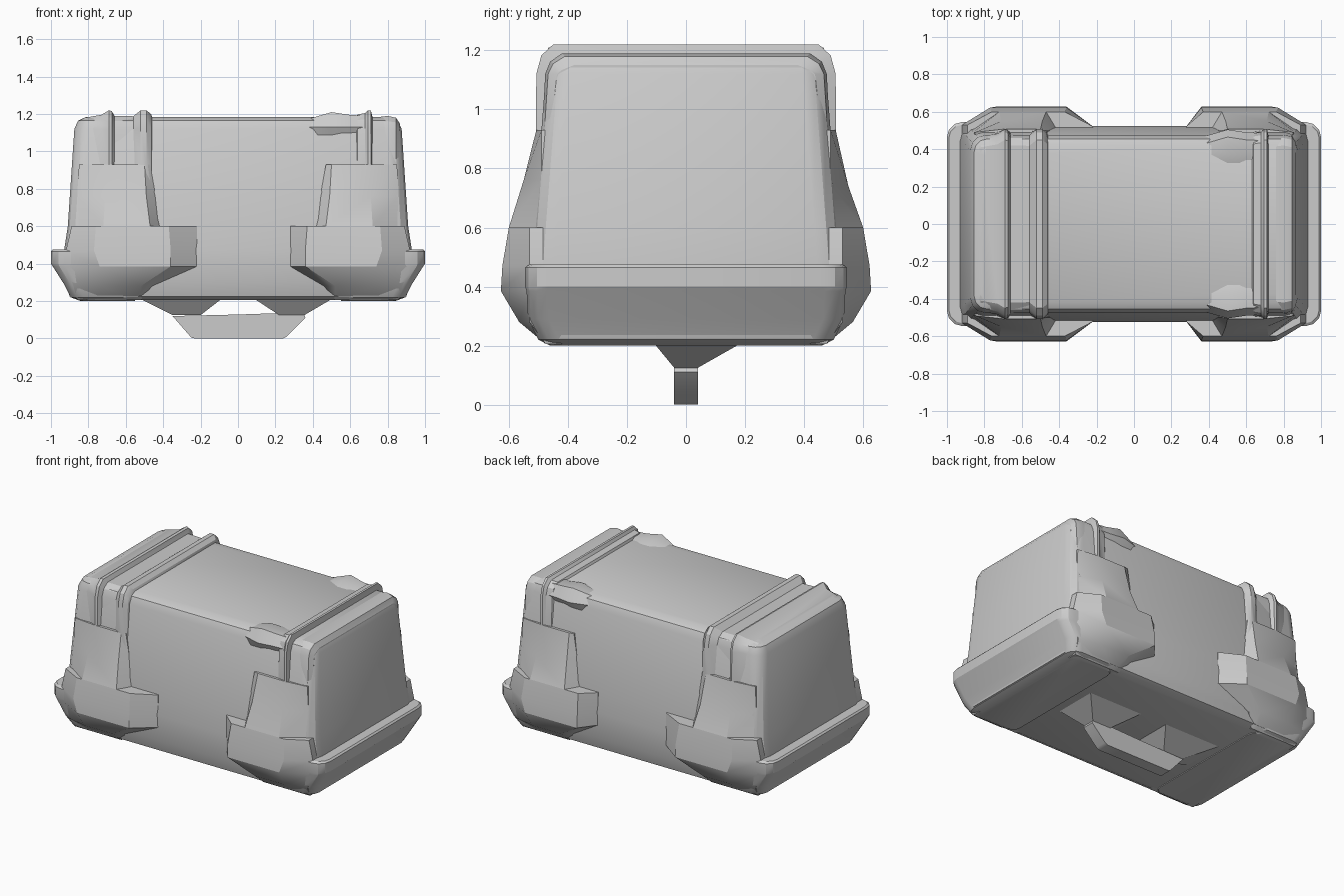
import bpy, bmesh, math

if "Cube" in bpy.data.objects:
    bpy.data.objects.remove(bpy.data.objects["Cube"])


def finish(name, bm, angle=28):
    bmesh.ops.recalc_face_normals(bm, faces=bm.faces)
    me = bpy.data.meshes.new(name)
    bm.to_mesh(me)
    bm.free()
    ob = bpy.data.objects.new(name, me)
    bpy.context.collection.objects.link(ob)
    bpy.ops.object.select_all(action='DESELECT')
    ob.select_set(True)
    bpy.context.view_layer.objects.active = ob
    bpy.ops.object.shade_smooth_by_angle(angle=math.radians(angle))
    return ob


def loft(name, rings):
    """Skin closed rings of equal length and cap both ends."""
    bm = bmesh.new()
    vs = [[bm.verts.new(p) for p in r] for r in rings]
    n = len(vs[0])
    for a, b in zip(vs, vs[1:]):
        for i in range(n):
            j = (i + 1) % n
            bm.faces.new((a[i], a[j], b[j], b[i]))
    bm.faces.new(vs[0])
    bm.faces.new(vs[-1])
    return finish(name, bm)


def round_rect(z, x0, x1, hy, r, seg=3):
    pts = []
    corners = ((x1 - r, hy - r), (x0 + r, hy - r), (x0 + r, r - hy), (x1 - r, r - hy))
    for k, (cx, cy) in enumerate(corners):
        for i in range(seg + 1):
            a = math.pi / 2 * (k + i / seg)
            pts.append((cx + r * math.cos(a), cy + r * math.sin(a), z))
    return pts


# main shell: tapered tub, rounded at the bottom and top edges
loft("case_shell", [round_rect(z, -hx, hx, hy, r) for z, hx, hy, r in (
    (0.205, 0.84, 0.46, 0.06), (0.225, 0.90, 0.50, 0.08), (0.30, 0.92, 0.52, 0.08),
    (0.47, 0.93, 0.525, 0.08), (0.60, 0.91, 0.515, 0.08), (1.12, 0.875, 0.475, 0.08),
    (1.165, 0.855, 0.455, 0.07), (1.185, 0.81, 0.42, 0.05))])

# protruding bumper at each end
for side, s in (("left", -1), ("right", 1)):
    rings = []
    for z, x, hy, r in ((0.20, 0.84, 0.46, 0.05), (0.22, 0.895, 0.50, 0.07),
                        (0.29, 0.93, 0.535, 0.07), (0.385, 0.99, 0.54, 0.07),
                        (0.40, 1.0, 0.545, 0.08), (0.465, 1.0, 0.545, 0.08),
                        (0.475, 0.99, 0.53, 0.07)):
        a, b = sorted((s * 0.55, s * x))
        rings.append(round_rect(z, a, b, hy, r))
    loft(side + "_end_bumper", rings)


# raised bands that wrap over the top, with ribs along their edges
def band(name, profile):
    rings = []
    for x, d in profile:
        half = [(0.515 + d * 0.6, 0.50), (0.51 + d * 0.6, 0.62), (0.48 + d * 0.7, 0.92),
                (0.467 + d, 1.12), (0.45 + d, 1.155 + d * 0.7), (0.41 + d, 1.18 + d)]
        rings.append([(x, y, z) for y, z in half] + [(x, -y, z) for y, z in reversed(half)])
    loft(name, rings)


band("left_band", [(-0.86, -0.03), (-0.82, 0.0), (-0.73, 0.016), (-0.69, 0.04), (-0.675, 0.035),
                   (-0.66, 0.01), (-0.56, 0.008), (-0.52, 0.04), (-0.49, 0.04),
                   (-0.465, 0.02), (-0.45, -0.02)])
band("right_band", [(0.62, -0.01), (0.64, 0.018), (0.68, 0.025), (0.695, 0.04),
                    (0.71, 0.04), (0.72, 0.0), (0.80, 0.01), (0.845, 0.0), (0.865, -0.03)])

# latch pads near the top long edges of the right side
for side, s in (("front", -1), ("back", 1)):
    loft(side + "_top_pad", [[(x, s * y, z) for x, y, z in (
        (xa, 0.30, 1.17), (xa, 0.46, 1.06), (xa, 0.47 + d, 1.13),
        (xa, 0.43 + d, 1.175 + d), (xa, 0.37, 1.175 + d))]
        for xa, d in ((0.38, 0.0), (0.50, 0.035), (0.60, 0.02), (0.70, 0.015))])

# faceted bulging feet on the front and back, flaring up into the panels
for fs, fname in ((-1, "front"), (1, "back")):
    for sx, sname in ((-1, "left"), (1, "right")):
        inner = 0.22 if sx < 0 else 0.28
        mid = 0.74 if fs > 0 else 0.76
        rows = (  # z, inner base, inner face, outer face, outer base, depth
            (0.205, 0.52, 0.56, 0.76, 0.86, 0.475),
            (0.28, 0.46, 0.52, 0.73, 0.88, 0.565),
            (0.385, inner, 0.36, 0.74, 0.92, 0.627),
            (0.47, inner, 0.36, 0.77, 0.92, 0.622),
            (0.60, inner, 0.37, 0.76, 0.89, 0.60))
        loft(f"{fname}_{sname}_foot", [
            [(sx * a, fs * 0.42, z), (sx * a, fs * min(0.522, y), z), (sx * b, fs * y, z),
             (sx * c, fs * y, z), (sx * d, fs * min(0.53, y), z), (sx * d, fs * 0.42, z)]
            for z, a, b, c, d, y in rows])
        flare = ((0.60, 0.41, 0.47, 0.72, 0.88, 0.60),
                 (mid, 0.44, 0.49, 0.71, 0.86, 0.55),
                 (0.93, 0.47, 0.50, 0.70, 0.85, 0.507))
        loft(f"{fname}_{sname}_flare", [
            [(sx * a, fs * 0.42, z), (sx * a, fs * 0.50, z), (sx * b, fs * y, z),
             (sx * c, fs * y, z), (sx * d, fs * 0.49, z), (sx * d, fs * 0.42, z)]
            for z, a, b, c, d, y in flare])

# carrying handle under the base
grip = [(-0.35, 0.12), (-0.25, 0.005), (-0.23, 0.0), (0.24, 0.0), (0.26, 0.01),
        (0.36, 0.11), (0.35, 0.14), (0.0, 0.128)]
loft("handle_grip", [[(x * k, y, z) for x, z in grip]
                     for y, k in ((-0.04, 1), (0.04, 1))])

# tapered mounts joining the handle to the base
for name, x0, x1, b0, b1 in (("left", -0.52, -0.09, -0.35, -0.20),
                             ("right", 0.09, 0.50, 0.22, 0.355)):
    loft(name + "_handle_mount", [
        [(x0, -0.11, 0.21), (x1, -0.11, 0.21), (x1, 0.19, 0.21), (x0, 0.19, 0.21)],
        [(b0, -0.04, 0.125), (b1, -0.04, 0.125), (b1, 0.04, 0.125), (b0, 0.04, 0.125)]])
